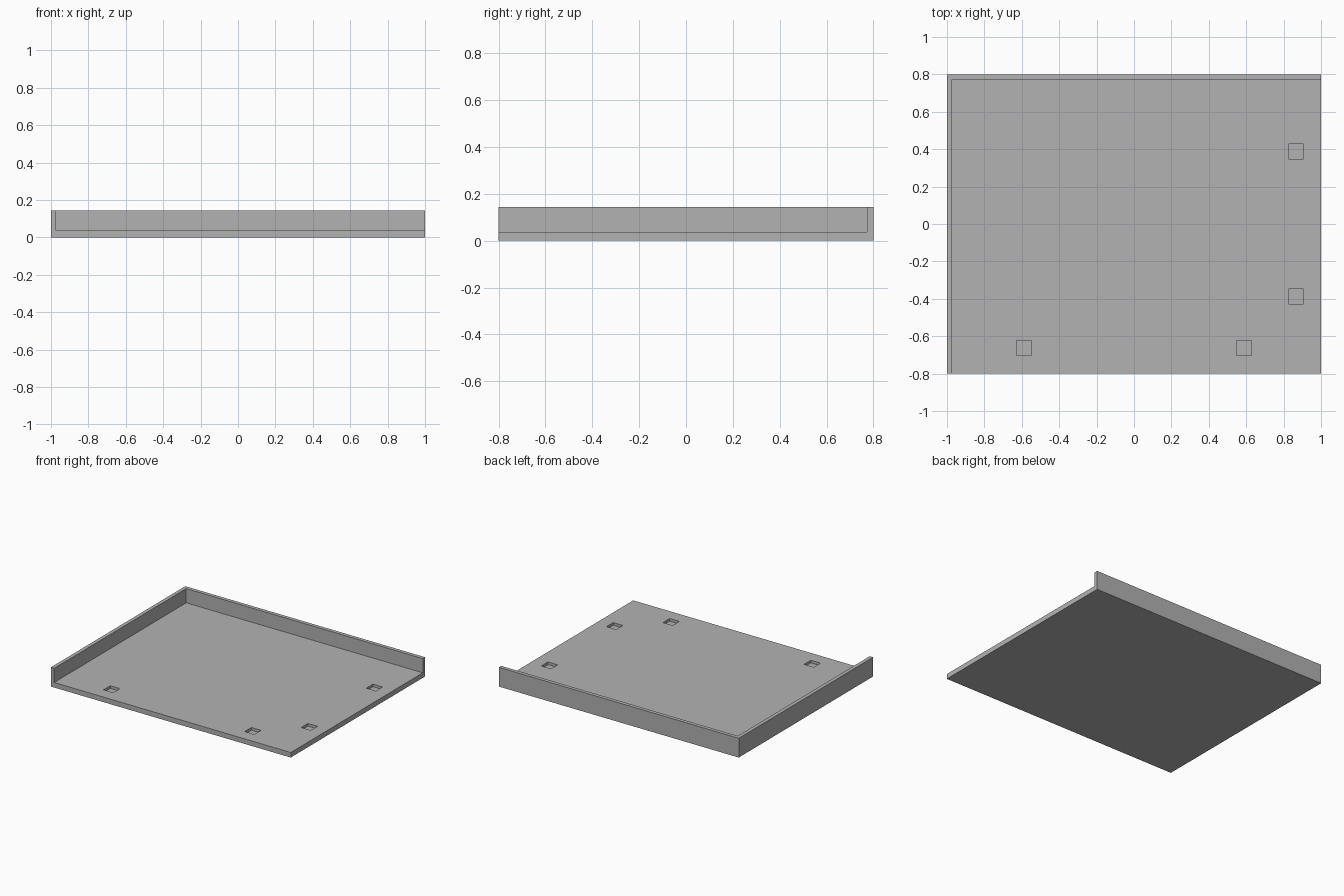
import bpy

if "Cube" in bpy.data.objects:
    bpy.data.objects.remove(bpy.data.objects["Cube"], do_unlink=True)

HALF_X, HALF_Y, HEIGHT = 1.0, 0.8, 0.145
FLOOR, WALL = 0.038, 0.028
POCKET, DEPTH = 0.08, 0.02

grey = bpy.data.materials.new("plain grey")
grey.use_nodes = True
colour = (0.448, 0.448, 0.448, 1)
grey.diffuse_color = colour
grey.node_tree.nodes["Principled BSDF"].inputs["Base Color"].default_value = colour


def box(name, low, high):
    """Box between two opposite corners."""
    centre = [(a + b) / 2 for a, b in zip(low, high)]
    bpy.ops.mesh.primitive_cube_add(size=1, location=centre)
    obj = bpy.context.object
    obj.name = name
    obj.scale = [b - a for a, b in zip(low, high)]
    bpy.ops.object.transform_apply(location=True, rotation=False, scale=True)
    obj.data.materials.append(grey)
    return obj


def cut(target, cutter):
    """Subtract a cutter, then discard it."""
    cutter.hide_render = True
    mod = target.modifiers.new("cut", 'BOOLEAN')
    mod.operation = 'DIFFERENCE'
    mod.solver = 'EXACT'
    mod.object = cutter
    bpy.context.view_layer.objects.active = target
    bpy.ops.object.modifier_apply(modifier=mod.name)
    bpy.data.objects.remove(cutter, do_unlink=True)


# Solid block hollowed out to leave a floor and two raised walls
tray = box("corner_tray", (-HALF_X, -HALF_Y, 0), (HALF_X, HALF_Y, HEIGHT))
cut(tray, box("hollow_cutter", (WALL - HALF_X, -HALF_Y - 1, FLOOR),
              (HALF_X + 1, HALF_Y - WALL, HEIGHT + 1)))

# Shallow square pockets along the two open edges
r = POCKET / 2
for x, y in ((0.866, 0.388), (0.866, -0.388), (0.588, -0.663), (-0.588, -0.663)):
    cut(tray, box("pocket_cutter", (x - r, y - r, FLOOR - DEPTH),
                  (x + r, y + r, FLOOR + DEPTH)))
